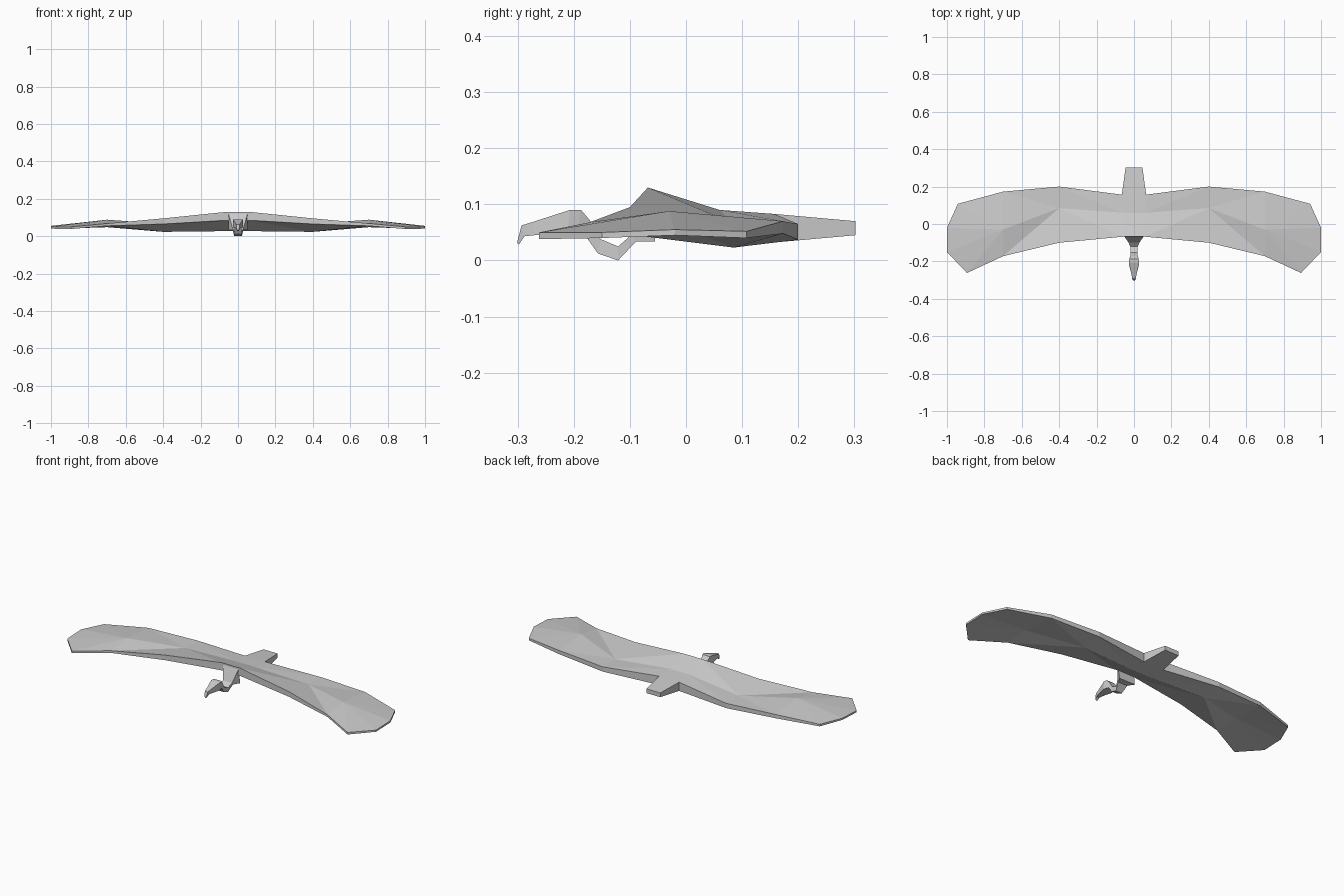
import bpy, bmesh

if "Cube" in bpy.data.objects:
    bpy.data.objects.remove(bpy.data.objects["Cube"])


def finish(name, bm, mirror=False):
    bmesh.ops.recalc_face_normals(bm, faces=bm.faces)
    mesh = bpy.data.meshes.new(name)
    bm.to_mesh(mesh)
    bm.free()
    ob = bpy.data.objects.new(name, mesh)
    bpy.context.collection.objects.link(ob)
    if mirror:
        mod = ob.modifiers.new("Mirror", 'MIRROR')
        mod.use_clip = True
        mod.merge_threshold = 0.0005
    return ob


# Wings, body and tail: half outline as (x, y, top z, bottom z)
pts = {
    "f0": (0, -0.068, .13, .085), "f1": (.06, -0.068, .13, .085),
    "f2": (.4, -0.10, .095, .065), "f3": (.7, -0.172, .068, .055),
    "t1": (.893, -0.262, .05, .038), "t2": (1, -0.15, .05, .04),
    "t3": (1, -0.02, .055, .045), "t4": (.942, .108, .052, .04),
    "b3": (.7, .173, .07, .048), "b2": (.4, .2, .065, .037),
    "b1": (.065, .157, .083, .032), "e1": (.045, .302, .07, .045),
    "e0": (0, .302, .07, .045),
    "m0": (0, .06, .09, .027), "m1": (.06, .06, .09, .027),
    "m2": (.4, .085, .066, .023), "m3": (.7, -0.03, .088, .066),
    "b0": (0, .157, .083, .032),
}
faces = ("f0 f1 m1 m0", "m0 m1 b1 b0", "b0 b1 e1 e0",
         "f1 f2 m2", "f1 m2 m1", "m1 m2 b2", "m1 b2 b1",
         "f2 f3 m2", "f3 m3 m2", "m2 m3 b3", "m2 b3 b2",
         "f3 t1 m3", "t1 t2 m3", "t2 t3 m3", "t3 t4 m3", "t4 b3 m3")
rim = "f0 f1 f2 f3 t1 t2 t3 t4 b3 b2 b1 e1 e0".split()

bm = bmesh.new()
top = {k: bm.verts.new((x, y, zt)) for k, (x, y, zt, zb) in pts.items()}
low = {k: bm.verts.new((x, y, zb)) for k, (x, y, zt, zb) in pts.items()}
for f in faces:
    keys = f.split()
    bm.faces.new([top[k] for k in keys])
    bm.faces.new([low[k] for k in reversed(keys)])
for a, b in zip(rim, rim[1:]):
    bm.faces.new((top[a], low[a], low[b], top[b]))
finish("wings_body_and_tail", bm, mirror=True)

# Hanging neck, head and beak: rings of (upper y, z, lower y, z, half width)
rings = [
    (-.066, .125, -.055, .034, .052),
    (-.098, .045, -.089, .034, .03),
    (-.121, .025, -.121, .0, .02),
    (-.152, .038, -.157, .0125, .018),
    (-.17, .07, -.18, .045, .02),
    (-.187, .09, -.195, .045, .025),
    (-.207, .09, -.212, .045, .028),
    (-.272, .069, -.27, .045, .013),
    (-.293, .0625, -.288, .043, .01),
    (-.301, .032, -.298, .028, .005),
]
bm = bmesh.new()
loops = []
for yu, zu, yl, zl, w in rings:
    loops.append([bm.verts.new(c) for c in
                  ((-w, yu, zu), (w, yu, zu), (w, yl, zl), (-w, yl, zl))])
for a, b in zip(loops, loops[1:]):
    for i in range(4):
        j = (i + 1) % 4
        bm.faces.new((a[i], a[j], b[j], b[i]))
bm.faces.new(loops[0])
bm.faces.new(loops[-1])
finish("neck_and_head", bm)
